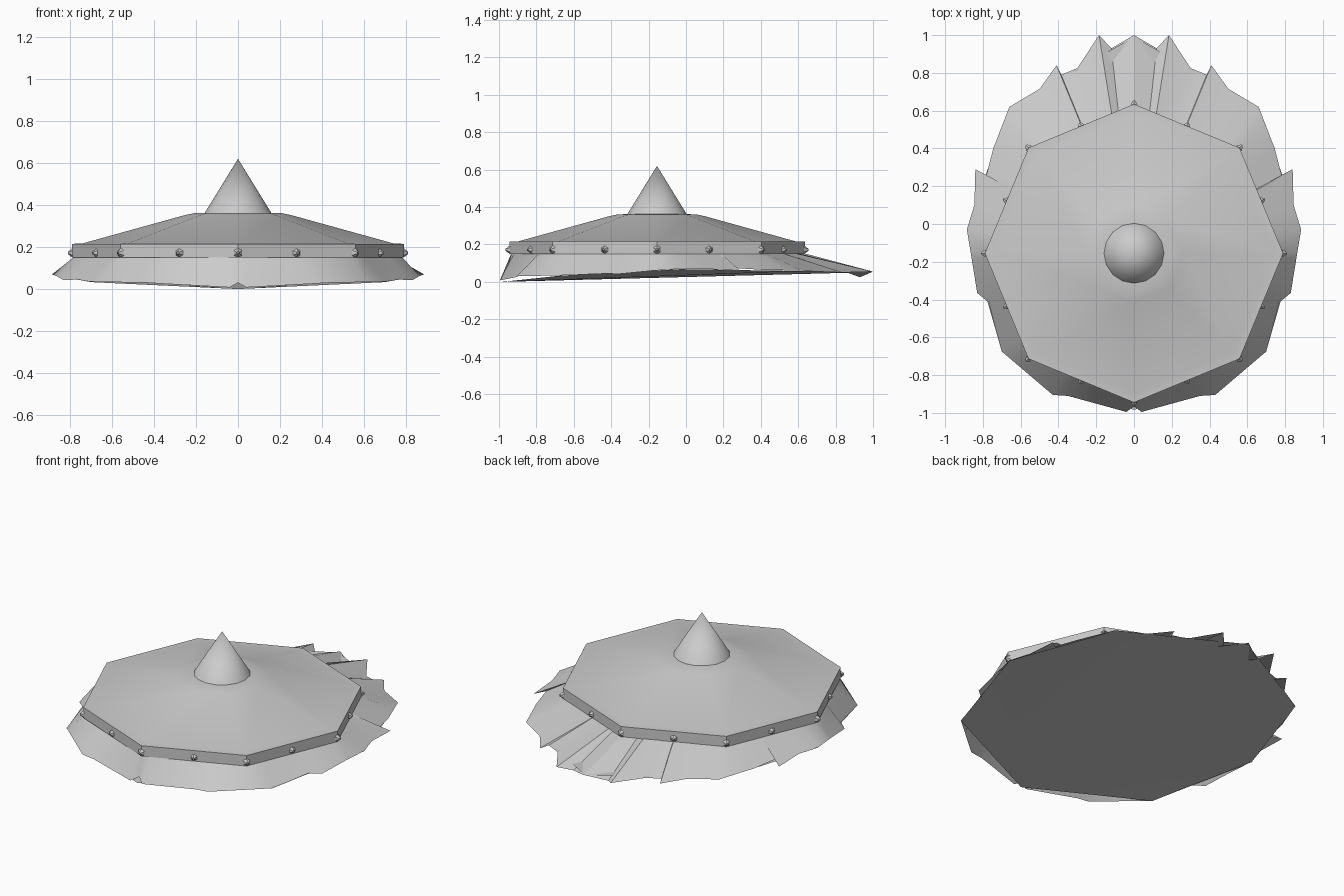
import bpy, bmesh, math
from mathutils import Vector, Matrix

if "Cube" in bpy.data.objects:
    bpy.data.objects.remove(bpy.data.objects["Cube"])

CY = -0.155          # centre of the disc in y
R = 0.79             # outer radius of the octagon

grey = bpy.data.materials.new("plain grey")
grey.diffuse_color = (0.6, 0.6, 0.6, 1)
grey.use_nodes = True
grey.node_tree.nodes["Principled BSDF"].inputs["Base Color"].default_value = grey.diffuse_color


def octagon(r, z):
    return [Vector((r * math.sin(i * math.pi / 4), CY - r * math.cos(i * math.pi / 4), z))
            for i in range(8)]


def make(name, bm, angle=35):
    bmesh.ops.remove_doubles(bm, verts=bm.verts, dist=1e-5)
    me = bpy.data.meshes.new(name)
    bm.to_mesh(me)
    bm.free()
    me.materials.append(grey)
    ob = bpy.data.objects.new(name, me)
    bpy.context.collection.objects.link(ob)
    bpy.ops.object.select_all(action='DESELECT')
    ob.select_set(True)
    bpy.context.view_layer.objects.active = ob
    bpy.ops.object.shade_smooth_by_angle(angle=math.radians(angle))
    return ob


def loft(bm, rings):
    rows = [[bm.verts.new(p) for p in ring] for ring in rings]
    for a, b in zip(rows, rows[1:]):
        n = len(a)
        for i in range(n):
            j = (i + 1) % n
            bm.faces.new((a[i], a[j], b[j], b[i]))
    return rows


# Domed octagonal lid with a banded edge
bm = bmesh.new()
rows = loft(bm, [octagon(r, z) for r, z in
                 [(R - 0.04, 0.15), (R, 0.15), (R, 0.215), (0.74, 0.217), (0.26, 0.35),
                  (0.21, 0.361), (0.12, 0.363)]])
bm.faces.new(rows[-1])
make("lid", bm)

# Central spike
bm = bmesh.new()
bmesh.ops.create_cone(bm, cap_ends=False, segments=16, radius1=0.16, radius2=0, depth=0.26,
                      matrix=Matrix.Translation((0, CY, 0.49)))
make("spike", bm)

# Studs on every corner and edge middle of the band
bm = bmesh.new()
corners = octagon(R, 0.172)
for i in range(8):
    for p in (corners[i], (corners[i] + corners[(i + 1) % 8]) / 2):
        out = Vector((p.x, p.y - CY, 0)).normalized()
        rot = out.to_track_quat('Z', 'Y').to_matrix().to_4x4()
        bmesh.ops.create_cone(bm, cap_ends=False, segments=6, radius1=0.023, radius2=0.006,
                              depth=0.022, matrix=Matrix.Translation(p + out * 0.008) @ rot)
make("studs", bm)

# Ragged skirt hem, right half from front to back
hem = [(0, -0.965, 0.03), (0.04, -0.995, 0.008), (0.35, -0.91, 0.025), (0.43, -0.905, 0.03),
       (0.70, -0.675, 0.035), (0.77, -0.415, 0.045), (0.83, -0.365, 0.042),
       (0.86, -0.18, 0.06), (0.885, -0.03, 0.07), (0.845, 0.10, 0.07), (0.84, 0.29, 0.06),
       (0.785, 0.245, 0.075), (0.745, 0.40, 0.065), (0.66, 0.62, 0.06), (0.50, 0.715, 0.055),
       (0.41, 0.84, 0.05), (0.385, 0.79, 0.055), (0.30, 0.825, 0.05), (0.185, 1.0, 0.055),
       (0.12, 0.93, 0.025), (0, 1.0, 0.055)]


def on_band(p, r):
    """Point where the ray from the centre to p meets an octagon of radius r."""
    x, y = p[0], p[1] - CY
    a = math.atan2(x, -y) % (math.pi / 4) - math.pi / 8
    d = r * math.cos(math.pi / 8) / math.cos(a)
    k = d / math.hypot(x, y)
    return Vector((x * k, CY + y * k, 0.155))


# Extra samples where the hem passes under the octagon corners
full = [Vector(p) for p in hem]
for c in octagon(R, 0)[1:4]:
    ang = math.atan2(c.x, CY - c.y)
    for i in range(len(full) - 1):
        a, b = full[i], full[i + 1]
        fa, fb = math.atan2(a.x, CY - a.y), math.atan2(b.x, CY - b.y)
        if fa + 1e-3 < ang < fb - 1e-3:
            full.insert(i + 1, a.lerp(b, (ang - fa) / (fb - fa)))
            break
full += [Vector((-p.x, p.y, p.z)) for p in reversed(full[1:-1])]
bm = bmesh.new()
loft(bm, [full, [on_band(p, R - 0.012) for p in full]])
make("skirt", bm, 30)

# Underside, lowest along the middle line
bm = bmesh.new()
side = [(0, -0.985, 0.0), (0.70, -0.675, 0.033), (0.885, -0.03, 0.068), (0.66, 0.62, 0.058),
        (0, 0.99, 0.052)]
for s in (1, -1):
    v = [bm.verts.new((s * x, y, z)) for x, y, z in side]
    for i in (1, 2, 3):
        tri = (v[0], v[i + 1], v[i])
        bm.faces.new(tri if s > 0 else tri[::-1])
make("underside", bm, 30)
